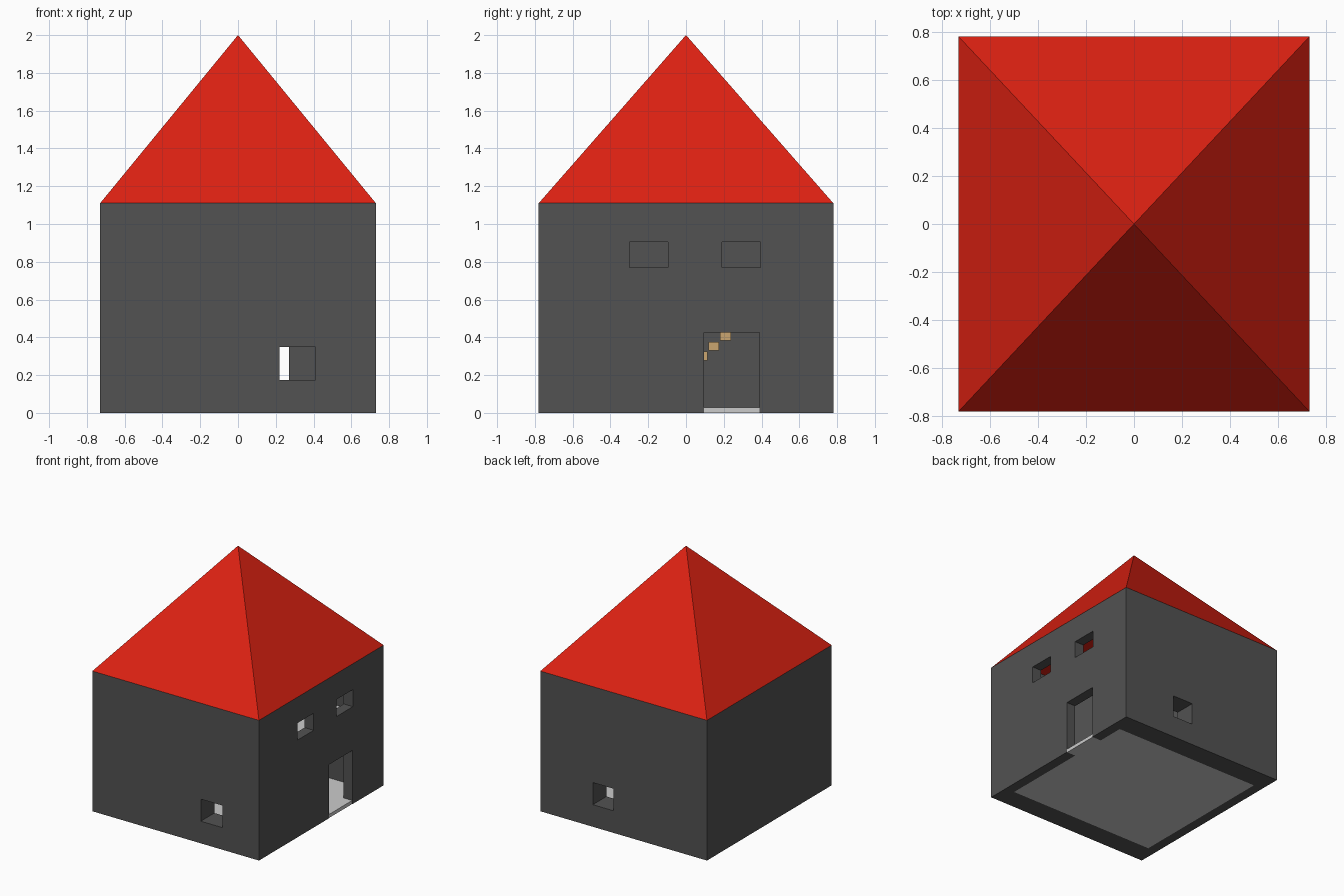
import bpy, bmesh
from mathutils import Matrix

if "Cube" in bpy.data.objects:
    bpy.data.objects.remove(bpy.data.objects["Cube"])

W, D, H = 0.73, 0.78, 1.11      # outer half width, half depth, wall height
IX, IY = 0.65, 0.61             # inner half width and half depth


def material(name, rgb):
    m = bpy.data.materials.new(name)
    m.diffuse_color = (*rgb, 1)
    m.use_nodes = True
    m.node_tree.nodes["Principled BSDF"].inputs["Base Color"].default_value = m.diffuse_color
    return m


dark = material("dark_grey", (0.085, 0.085, 0.085))
red = material("red", (0.72, 0.015, 0.006))
tan = material("tan", (0.6, 0.38, 0.16))


def finish(name, bm, mat=None):
    mesh = bpy.data.meshes.new(name)
    bm.to_mesh(mesh)
    bm.free()
    ob = bpy.data.objects.new(name, mesh)
    bpy.context.collection.objects.link(ob)
    if mat:
        mesh.materials.append(mat)
    return ob


def add_box(bm, x0, x1, y0, y1, z0, z1):
    m = Matrix.Translation(((x0 + x1) / 2, (y0 + y1) / 2, (z0 + z1) / 2))
    m = m @ Matrix.Diagonal((x1 - x0, y1 - y0, z1 - z0, 1))
    bmesh.ops.create_cube(bm, size=1, matrix=m)


def boxes(name, extents, mat=None):
    bm = bmesh.new()
    for e in extents:
        add_box(bm, *e)
    return finish(name, bm, mat)


def cut(target, name, extent):
    cutter = boxes(name, [extent])
    mod = target.modifiers.new(name, 'BOOLEAN')
    mod.operation, mod.solver, mod.object = 'DIFFERENCE', 'EXACT', cutter
    bpy.context.view_layer.objects.active = target
    bpy.ops.object.modifier_apply(modifier=name)
    bpy.data.objects.remove(cutter, do_unlink=True)


# Walls, hollowed and pierced by the door and windows
walls = boxes("walls", [(-W, W, -D, D, 0, H)], dark)
openings = {
    "room": (-IX, IX, -IY, IY, -0.1, 1.3),
    "front_window": (0.22, 0.41, -0.9, -0.5, 0.175, 0.35),
    "back_window": (0.09, 0.27, 0.5, 0.9, 0.175, 0.35),
    "upper_window_a": (0.5, 0.9, -0.30, -0.095, 0.77, 0.905),
    "upper_window_b": (0.5, 0.9, 0.19, 0.395, 0.77, 0.905),
    "doorway": (0.5, 0.9, 0.095, 0.39, -0.1, 0.425),
}
for name, extent in openings.items():
    cut(walls, name, extent)

# Four-sided roof
bm = bmesh.new()
base = [bm.verts.new((x * W, y * D, H)) for x, y in ((-1, -1), (1, -1), (1, 1), (-1, 1))]
apex = bm.verts.new((0, 0, 2))
bm.faces.new(base[::-1])
for i in range(4):
    bm.faces.new((base[i], base[(i + 1) % 4], apex))
finish("roof", bm, red)

# Ground floor with door sill
boxes("ground_floor", [(-IX, IX, -IY, IY, 0, 0.028)])
boxes("door_sill", [(IX, W - 0.003, 0.095, 0.39, 0, 0.028)])

# Upper floor with a stair opening
upper = boxes("upper_floor", [(-IX, IX, -IY, IY, 0.59, 0.62)])
cut(upper, "stairwell", (-0.8, -0.42, -0.1, 0.42, 0.5, 0.7))

# Open stair along the left wall, climbing to the back
boxes("stairs", [(-IX, -0.43, 0.118 + 0.062 * i, 0.176 + 0.062 * i,
                  0.33 + 0.052 * i, 0.376 + 0.052 * i) for i in range(-5, 5)], tan)
